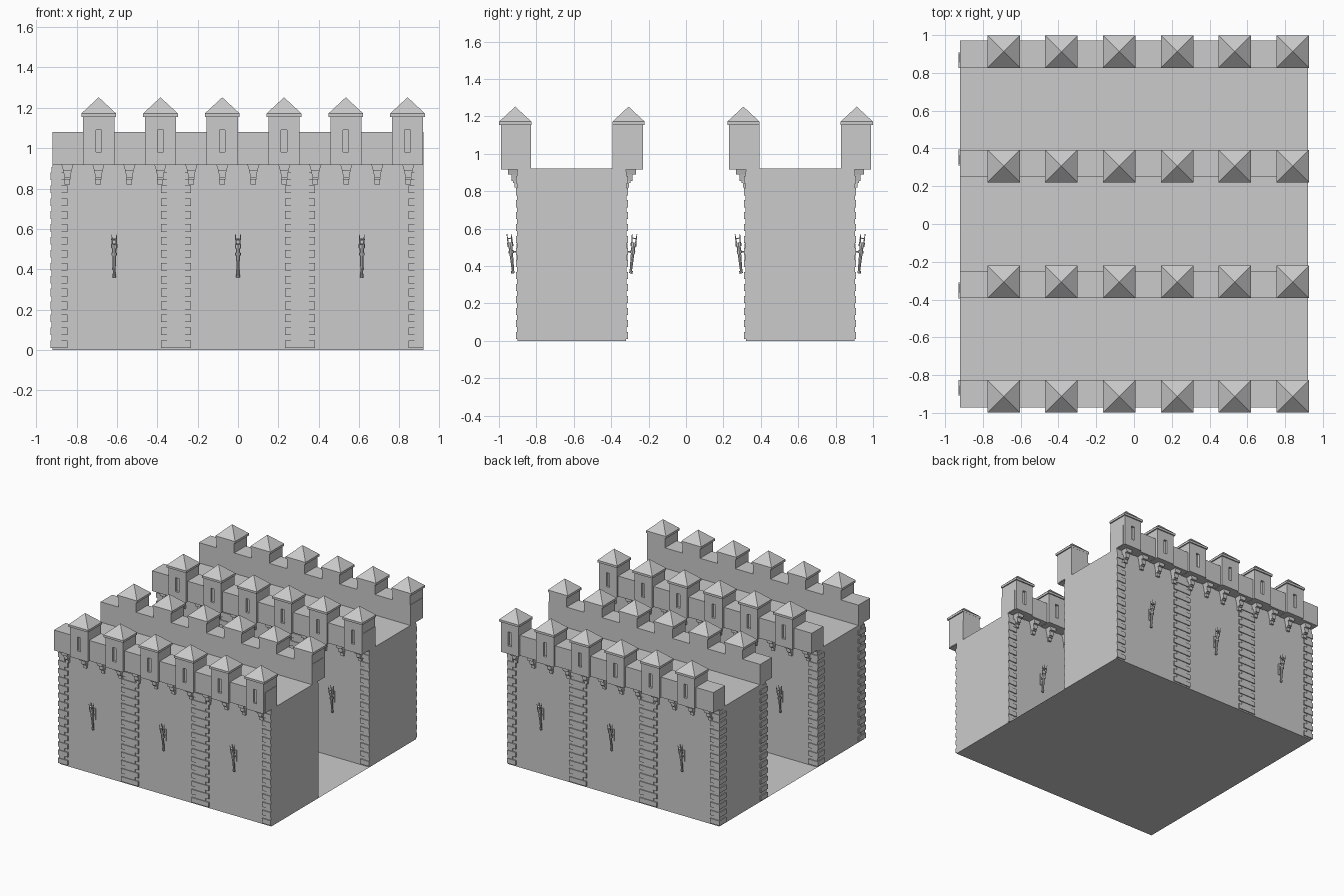
import bpy, bmesh, math
from mathutils import Matrix, Vector

old = bpy.data.objects.get("Cube")
if old:
    bpy.data.objects.remove(old)

stone = bpy.data.materials.new("grey_stone")
stone.use_nodes = True
GREY = (0.6, 0.6, 0.6, 1)
stone.diffuse_color = GREY
stone.node_tree.nodes["Principled BSDF"].inputs["Base Color"].default_value = GREY

HALF = 0.92          # half length of the walls
MID = -0.61          # centre line of the front wall
FACE = -0.90         # outer face of the front wall
TOP = 0.92           # walkway height

# Mirror plane through the middle of the front wall
wall_mid = bpy.data.objects.new("wall_mirror_centre", None)
wall_mid.location.y = MID
wall_mid.hide_render = True
bpy.context.collection.objects.link(wall_mid)


def box(bm, x0, x1, y0, y1, z0, z1):
    size = Matrix.Diagonal((x1 - x0, y1 - y0, z1 - z0, 1))
    place = Matrix.Translation(((x0 + x1) / 2, (y0 + y1) / 2, (z0 + z1) / 2))
    return bmesh.ops.create_cube(bm, size=1, matrix=place @ size)["verts"]


def rod(bm, p, q, r1, r2, sides=8):
    p, q = Vector(p), Vector(q)
    turn = (q - p).to_track_quat('Z', 'Y').to_matrix().to_4x4()
    bmesh.ops.create_cone(bm, cap_ends=True, segments=sides, radius1=r1, radius2=r2,
                          depth=(q - p).length, matrix=Matrix.Translation((p + q) / 2) @ turn)


def finish(name, bm, sides=True, walls=True):
    """Make the object; mirror it to the wall's other side and to the other wall."""
    mesh = bpy.data.meshes.new(name)
    bm.to_mesh(mesh)
    bm.free()
    mesh.materials.append(stone)
    ob = bpy.data.objects.new(name, mesh)
    bpy.context.collection.objects.link(ob)
    for wanted, target in ((sides, wall_mid), (walls, None)):
        if wanted:
            mod = ob.modifiers.new("mirror", 'MIRROR')
            mod.use_axis = (False, True, False)
            mod.use_mirror_merge = False
            mod.mirror_object = target
    return ob


# Ground sheet and the two solid walls
bm = bmesh.new()
bmesh.ops.create_grid(bm, x_segments=1, y_segments=1, size=1,
                      matrix=Matrix.Diagonal((HALF, -FACE, 1, 1)))
finish("floor", bm, False, False)

bm = bmesh.new()
box(bm, -HALF, HALF, FACE, 2 * MID - FACE, 0, TOP)
finish("wall", bm, sides=False)

# Overhanging parapet
bm = bmesh.new()
box(bm, -HALF, HALF, -0.972, -0.828, TOP, 1.08)
finish("parapet", bm)

# Merlons with an arrow slit sunk in the outer face, and their pointed caps
merlons, caps = bmesh.new(), bmesh.new()
for i in range(6):
    x = -0.69 + 0.306 * i
    verts = box(merlons, x - 0.077, x + 0.077, -0.99, -0.828, TOP - 0.003, 1.156)
    merlons.normal_update()
    front = next(f for f in verts[0].link_faces[:] + verts[-1].link_faces[:] if f.normal.y < -0.9)
    bmesh.ops.inset_individual(merlons, faces=[front], thickness=0.02)
    for v in front.verts:
        v.co.x = x + math.copysign(0.014, v.co.x - x)
        v.co.z = 1.035 + math.copysign(0.055, v.co.z - 1.035)
    slit = bmesh.ops.extrude_discrete_faces(merlons, faces=[front])["faces"][0]
    bmesh.ops.translate(merlons, verts=slit.verts[:], vec=(0, 0.018, 0))

    cy, h = -0.913, 0.086
    box(caps, x - h, x + h, cy - h, cy + h, 1.155, 1.172)
    bmesh.ops.create_cone(caps, cap_ends=True, segments=4, radius1=h * math.sqrt(2), radius2=0,
                          depth=0.08, matrix=Matrix.Translation((x, cy, 1.212))
                          @ Matrix.Rotation(math.pi / 4, 4, 'Z'))
finish("merlons", merlons)
finish("merlon_caps", caps)

# Stepped corbels: bottom, top, lower width, upper width, depth
STEPS = ((0.82, 0.845, 0.027, 0.027, 0.016), (0.845, 0.855, 0.032, 0.032, 0.024),
         (0.855, 0.89, 0.028, 0.042, 0.034), (0.89, TOP, 0.042, 0.06, 0.052))
bm = bmesh.new()
for i in range(12):
    x = -0.845 + 0.1535 * i
    for z0, z1, w0, w1, d in STEPS:
        for v in box(bm, x - w1 / 2, x + w1 / 2, FACE - d, FACE + 0.01, z0, z1):
            if v.co.z < (z0 + z1) / 2:
                v.co.x = x + (v.co.x - x) * w0 / w1
finish("corbels", bm)

# Quoin strips: long and short blocks in alternating courses
bm = bmesh.new()
COURSE = 0.064
for i in range(14):
    z = 0.01 + COURSE * i
    for z0, z1, reach, proud in ((z, z + 0.038, 0.075, 0.009),
                                 (z + 0.038, z + COURSE, 0.045, 0.003)):
        for x in (-HALF, -HALF / 3, HALF / 3, HALF):
            left = max(x - reach, -HALF - proud)
            box(bm, left, min(x + reach, HALF), FACE - proud, FACE + 0.01, z0, z1)
        # return of the corner blocks on the end face
        box(bm, -HALF - proud, -HALF + 0.01, FACE, FACE + reach, z0, z1)
finish("quoins", bm)

# Torches held on wall brackets
bm = bmesh.new()
for x in (-HALF * 2 / 3, 0, HALF * 2 / 3):
    rod(bm, (x, -0.924, 0.36), (x, -0.928, 0.375), 0.009, 0.009)
    rod(bm, (x, -0.924, 0.365), (x, -0.939, 0.51), 0.006, 0.011)
    rod(bm, (x, -0.938, 0.505), (x, -0.941, 0.525), 0.016, 0.016)
    for k in range(4):
        a = math.pi / 4 + k * math.pi / 2
        dx, dy = math.cos(a), math.sin(a)
        rod(bm, (x + 0.013 * dx, -0.941 + 0.013 * dy, 0.52),
            (x + 0.018 * dx, -0.945 + 0.018 * dy, 0.572), 0.004, 0.002, 5)
    rod(bm, (x, -0.942, 0.545), (x, -0.943, 0.55), 0.015, 0.015)
    rod(bm, (x, FACE + 0.005, 0.475), (x, -0.94, 0.475), 0.004, 0.004, 6)
    rod(bm, (x, -0.934, 0.468), (x, -0.935, 0.482), 0.014, 0.014)
    box(bm, x - 0.007, x + 0.007, FACE - 0.006, FACE + 0.005, 0.43, 0.52)
finish("torches", bm)
